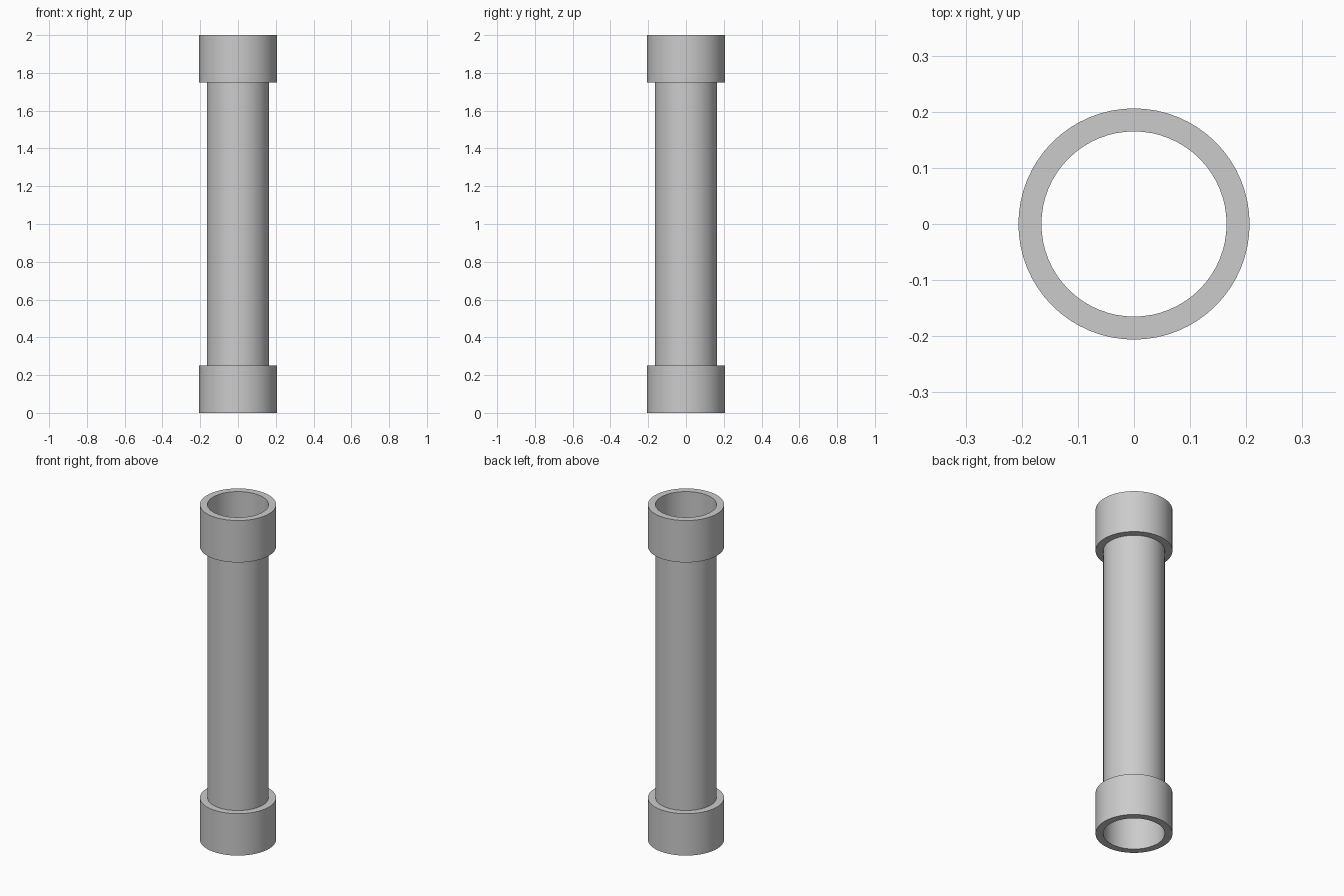
import bpy, bmesh, math

if "Cube" in bpy.data.objects:
    bpy.data.objects.remove(bpy.data.objects["Cube"])

SEGMENTS = 64
R_PIPE, R_COLLAR = 0.165, 0.206
HEIGHT, COLLAR_H = 2.0, 0.25


def lathe(name, profile, closed=False):
    """Revolve a (radius, z) profile about the z axis."""
    bm = bmesh.new()
    rings = [[bm.verts.new((r * math.cos(a), r * math.sin(a), z))
              for a in (2 * math.pi * i / SEGMENTS for i in range(SEGMENTS))]
             for r, z in profile]
    pairs = list(zip(rings, rings[1:]))
    if closed:
        pairs.append((rings[-1], rings[0]))
    for lo, hi in pairs:
        for i in range(SEGMENTS):
            j = (i + 1) % SEGMENTS
            bm.faces.new((lo[i], lo[j], hi[j], hi[i]))
    mesh = bpy.data.meshes.new(name)
    bm.to_mesh(mesh)
    bm.free()
    obj = bpy.data.objects.new(name, mesh)
    bpy.context.collection.objects.link(obj)
    bpy.ops.object.select_all(action='DESELECT')
    obj.select_set(True)
    bpy.context.view_layer.objects.active = obj
    bpy.ops.object.shade_smooth_by_angle(angle=math.radians(30))
    return obj


# Thin-walled pipe between the collars
lathe("pipe", [(R_PIPE, COLLAR_H), (R_PIPE, HEIGHT - COLLAR_H)])

# Thick ring collars at both ends
for name, z in (("bottom_collar", 0.0), ("top_collar", HEIGHT - COLLAR_H)):
    lathe(name, [(R_PIPE, z), (R_COLLAR, z),
                 (R_COLLAR, z + COLLAR_H), (R_PIPE, z + COLLAR_H)], closed=True)
